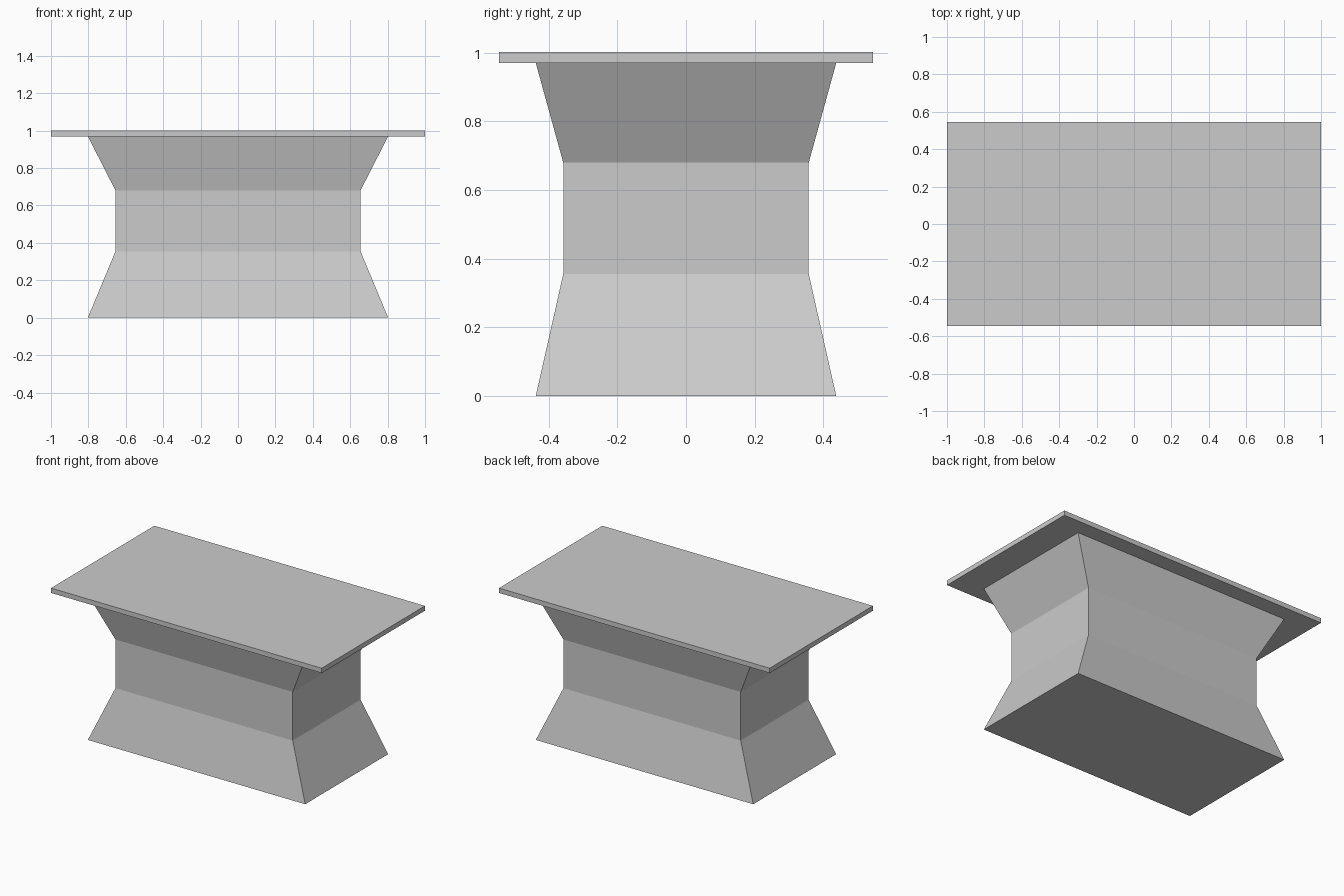
import bpy
import bmesh

cube = bpy.data.objects.get("Cube")
if cube:
    bpy.data.objects.remove(cube, do_unlink=True)

grey = bpy.data.materials.new("plain_grey")
grey.use_nodes = True
colour = (0.6, 0.6, 0.6, 1)
grey.diffuse_color = colour
grey.node_tree.nodes["Principled BSDF"].inputs["Base Color"].default_value = colour


def loft(name, sections):
    """Stack rectangles (half width, half depth, height) into a closed solid."""
    bm = bmesh.new()
    rings = [[bm.verts.new((sx * w, sy * d, z))
              for sx, sy in ((-1, -1), (1, -1), (1, 1), (-1, 1))]
             for w, d, z in sections]
    bm.faces.new(rings[0][::-1])
    bm.faces.new(rings[-1])
    for low, high in zip(rings, rings[1:]):
        for i in range(4):
            j = (i + 1) % 4
            bm.faces.new((low[i], low[j], high[j], high[i]))
    mesh = bpy.data.meshes.new(name)
    bm.to_mesh(mesh)
    bm.free()
    mesh.materials.append(grey)
    obj = bpy.data.objects.new(name, mesh)
    bpy.context.collection.objects.link(obj)
    return obj


# Pedestal with a narrow waist, flared at foot and head
loft("pedestal", [(0.803, 0.438, 0), (0.655, 0.358, 0.355),
                  (0.655, 0.358, 0.68), (0.803, 0.438, 0.97)])

# Thin overhanging slab
loft("table_top", [(1, 0.545, 0.97), (1, 0.545, 1.002)])
